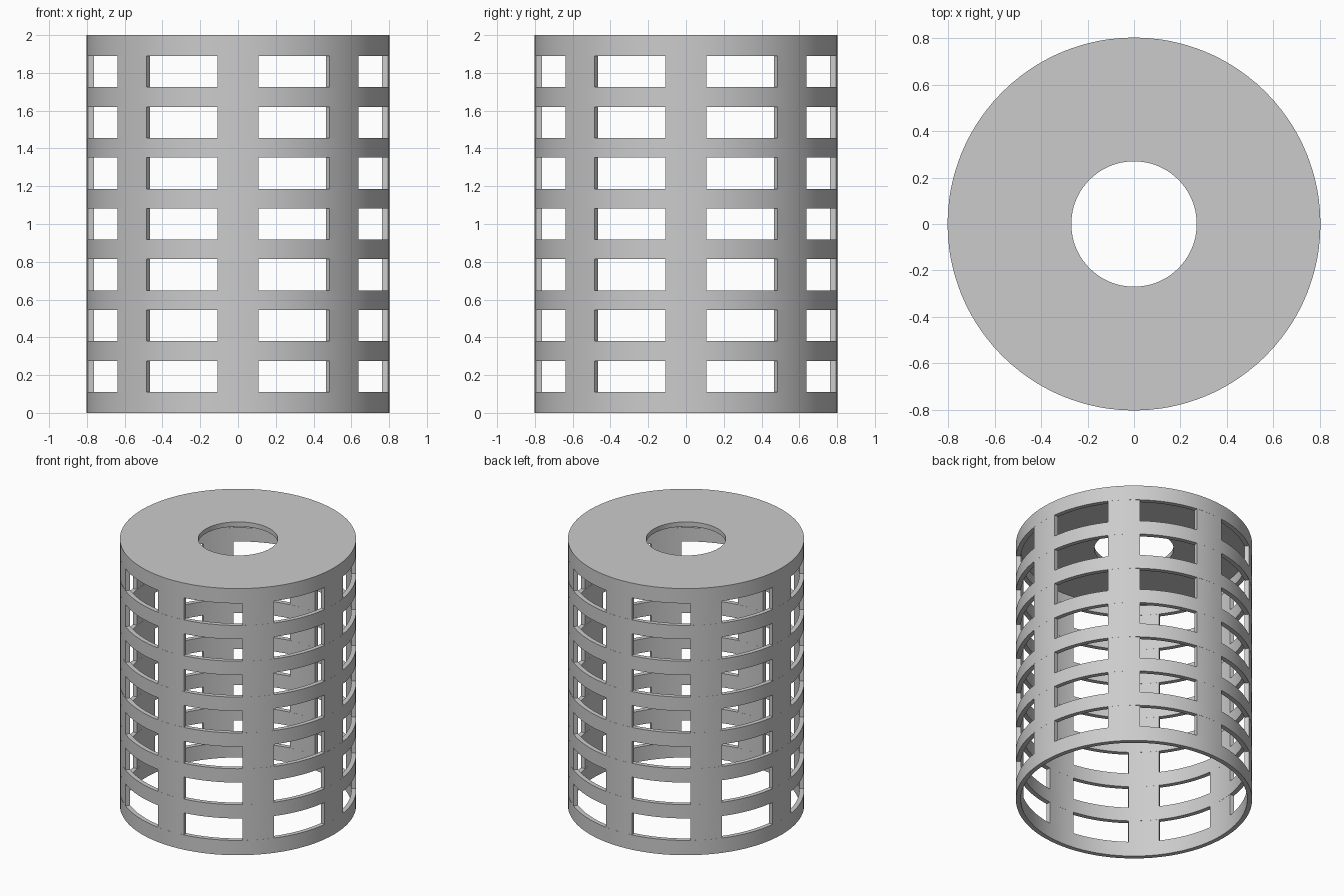
import bpy
import bmesh
from math import sin, cos, radians

if "Cube" in bpy.data.objects:
    bpy.data.objects.remove(bpy.data.objects["Cube"], do_unlink=True)

OUTER, INNER, HOLE = 0.803, 0.77, 0.27
HEIGHT, CAP = 2.0, 0.035
STRUTS, HALF = 8, radians(7.8)
SECTOR = radians(360 / STRUTS)
EDGE, WINDOW, WINDOWS = 0.111, 0.165, 7
PITCH = (HEIGHT - 2 * EDGE - WINDOW) / (WINDOWS - 1)

grey = bpy.data.materials.new("plain grey")
grey.use_nodes = True
colour = (0.6, 0.6, 0.6, 1)
grey.diffuse_color = colour
grey.node_tree.nodes["Principled BSDF"].inputs["Base Color"].default_value = colour


def spread(start, end, steps):
    return [start + (end - start) * i / steps for i in range(steps)]


def lathe(name, profile, angles, closed):
    """Sweep a closed (radius, z) profile around z through the given angles."""
    bm = bmesh.new()
    loops = [[bm.verts.new((r * cos(a), r * sin(a), z)) for r, z in profile]
             for a in angles]
    pairs = list(zip(loops, loops[1:]))
    if closed:
        pairs.append((loops[-1], loops[0]))
    else:
        bm.faces.new(loops[0])
        bm.faces.new(loops[-1])
    n = len(profile)
    for p, q in pairs:
        for i in range(n):
            j = (i + 1) % n
            bm.faces.new((p[i], q[i], q[j], p[j]))
    bmesh.ops.recalc_face_normals(bm, faces=bm.faces)
    mesh = bpy.data.meshes.new(name)
    bm.to_mesh(mesh)
    bm.free()
    mesh.materials.append(grey)
    obj = bpy.data.objects.new(name, mesh)
    bpy.context.collection.objects.link(obj)
    bpy.ops.object.select_all(action="DESELECT")
    obj.select_set(True)
    bpy.context.view_layer.objects.active = obj
    bpy.ops.object.shade_smooth_by_angle(angle=radians(30))
    return obj


def wall(z0, z1, inset=0.0):
    """Rectangular cross-section of the tube wall."""
    return [(INNER + inset, z0), (OUTER - inset, z0),
            (OUTER - inset, z1), (INNER + inset, z1)]


# Full turn of angles, with divisions that line up with the strut edges
turn = []
for k in range(STRUTS):
    c = k * SECTOR
    turn += spread(c - HALF, c + HALF, 4) + spread(c + HALF, c + SECTOR - HALF, 10)

# Bottom ring and the rings between the rows of windows
lathe("bottom_ring", wall(0, EDGE), turn, True)
for i in range(WINDOWS - 1):
    z = EDGE + i * PITCH + WINDOW
    lathe(f"middle_ring_{i + 1}", wall(z, z + PITCH - WINDOW), turn, True)

# Top ring in one piece with the flat cap and its round hole
under = HEIGHT - CAP
lathe("top_cap", [(INNER, HEIGHT - EDGE), (OUTER, HEIGHT - EDGE), (OUTER, HEIGHT),
                  (HOLE, HEIGHT), (HOLE, under), (INNER, under)], turn, True)

# Upright struts, their ends buried in the end rings
for k in range(STRUTS):
    c = k * SECTOR
    arc = spread(c - HALF, c + HALF, 4) + [c + HALF]
    lathe(f"strut_{k + 1}", wall(EDGE / 2, HEIGHT - EDGE / 2, 0.0005), arc, False)
